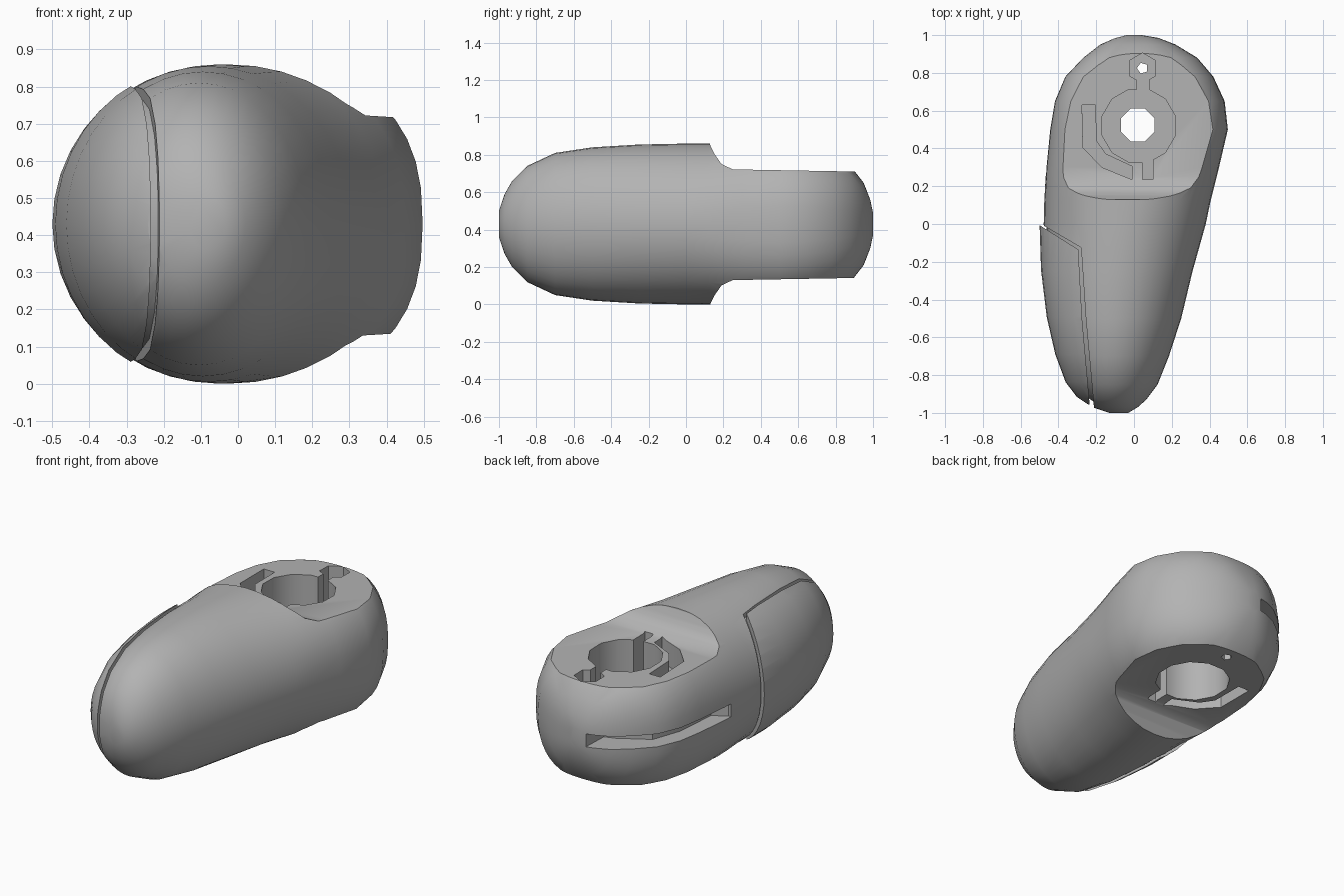
import bpy, bmesh, math

if "Cube" in bpy.data.objects:
    bpy.data.objects.remove(bpy.data.objects["Cube"], do_unlink=True)

MID = 0.43  # height of the symmetry plane

grey = bpy.data.materials.new("plain grey")
grey.use_nodes = True
grey.diffuse_color = (0.45, 0.45, 0.45, 1)
grey.node_tree.nodes["Principled BSDF"].inputs["Base Color"].default_value = (0.45, 0.45, 0.45, 1)

# Stations along the body: y, x of one side, x of the other side, half height
STATIONS = [
    (-1.0, -.13, -.03, .07), (-.97, -.22, .02, .16), (-.93, -.28, .065, .23),
    (-.85, -.34, .125, .31), (-.7, -.395, .185, .38), (-.5, -.44, .25, .41),
    (-.25, -.47, .31, .425), (0, -.478, .38, .43), (.12, -.475, .405, .43),
    (.3, -.465, .45, .43), (.5, -.445, .497, .43), (.65, -.42, .48, .41),
    (.78, -.365, .42, .37), (.88, -.27, .335, .31), (.95, -.18, .22, .22),
    (.985, -.1, .13, .13), (1.0, -.04, .04, .06)]


def finish(name, bm):
    bmesh.ops.recalc_face_normals(bm, faces=bm.faces)
    mesh = bpy.data.meshes.new(name)
    bm.to_mesh(mesh)
    bm.free()
    mesh.materials.append(grey)
    ob = bpy.data.objects.new(name, mesh)
    bpy.context.collection.objects.link(ob)
    return ob


def loft(name, stations, sides=40):
    """Skin rounded sections placed along y."""
    bm = bmesh.new()
    rings = []
    for y, x0, x1, h in stations:
        power = 2 / (2 + 0.5 * min(max(y / 0.4, 0), 1))
        ring = []
        for i in range(sides):
            a = math.tau * i / sides
            c, s = math.cos(a), math.sin(a)
            x = (x0 + x1) / 2 + (x1 - x0) / 2 * math.copysign(abs(c) ** power, c)
            z = MID + h * math.copysign(abs(s) ** power, s)
            ring.append(bm.verts.new((x, y, z)))
        rings.append(ring)
    for r, q in zip(rings, rings[1:]):
        for i in range(sides):
            j = (i + 1) % sides
            bm.faces.new((r[i], r[j], q[j], q[i]))
    bm.faces.new(rings[0])
    bm.faces.new(rings[-1])
    return finish(name, bm)


def prism(points, lo, hi, axis="z"):
    """Extrude a polygon: (x, y) along z, or (y, z) along x."""
    bm = bmesh.new()
    place = (lambda p, t: (p[0], p[1], t)) if axis == "z" else (lambda p, t: (t, p[0], p[1]))
    a = [bm.verts.new(place(p, lo)) for p in points]
    b = [bm.verts.new(place(p, hi)) for p in points]
    bm.faces.new(a)
    bm.faces.new(b)
    for i in range(len(a)):
        j = (i + 1) % len(a)
        bm.faces.new((a[i], a[j], b[j], b[i]))
    ob = finish("cutter", bm)
    ob.hide_render = True
    return ob


def boolean(ob, cutter, operation="DIFFERENCE"):
    mod = ob.modifiers.new("cut", "BOOLEAN")
    mod.operation, mod.solver, mod.object = operation, "EXACT", cutter
    bpy.context.view_layer.objects.active = ob
    bpy.ops.object.modifier_apply(modifier=mod.name)
    bpy.data.objects.remove(cutter, do_unlink=True)


def ngon(x, y, r, n):
    return [(x + r * math.cos(math.tau * (i + .5) / n), y + r * math.sin(math.tau * (i + .5) / n))
            for i in range(n)]


def box(x0, x1, y0, y1):
    return [(x0, y0), (x1, y0), (x1, y1), (x0, y1)]


body = loft("body", STATIONS)

# Side pad, slightly proud of the body, and the gap around it
pad = loft("side_pad", [(y * .985, a - .022, b, h + .003) for y, a, b, h in STATIONS[1:9]])
seat = [(-.7, .01), (-.5, .004), (-.28, -.125), (-.255, -.5), (-.2, -1.1), (-.7, -1.1)]
boolean(body, prism(seat, -1, 2))
edge = [(-.7, 0), (-.51, 0), (-.295, -.135), (-.275, -.5), (-.222, -1.1), (-.7, -1.1)]
boolean(pad, prism(edge, -1, 2), "INTERSECT")

# Recessed web that joins the pad to the body inside the gap
web = loft("pad_web", [(y * .975, a + .015, b - .03, h - .03) for y, a, b, h in STATIONS[1:9]])
strip = [(-.7, .01), (-.5, .004), (-.279, -.125), (-.254, -.5), (-.199, -1.1),
         (-.225, -1.1), (-.28, -.5), (-.3, -.14), (-.51, -.005), (-.7, -.005)]
boolean(web, prism(strip, -1, 2), "INTERSECT")

# Thinned rear end with a coved shoulder, above and below
cove = [(.12, .95), (.13, .85), (.155, .80), (.19, .75), (.25, .722), (1.2, .705), (1.2, .95)]
boolean(body, prism(cove, -1, 1, "x"))
boolean(body, prism([(y, 2 * MID - .008 - z) for y, z in cove], -1, 1, "x"))

# Pivot bore and its short notch, on both faces
for lo, hi in ((.45, 1), (-.2, .37)):
    for shape in (ngon(.025, .52, .2, 12), box(.045, .1, .235, .37)):
        boolean(body, prism(shape, lo, hi))
boolean(body, prism(ngon(.02, .525, .095, 8), -.3, 1.1))

# Pin pocket with a neck to the bore above, and a plain pin hole right through
for shape in (ngon(.045, .825, .08, 6), box(.015, .08, .66, .79)):
    boolean(body, prism(shape, .45, 1))
boolean(body, prism(ngon(.045, .825, .03, 5), -.3, 1.1))

# Bent groove beside the bore, on both faces
groove = [(-.275, .63), (-.205, .63), (-.2, .44), (-.15, .37), (-.01, .305),
          (-.01, .235), (-.17, .3), (-.27, .405)]
boolean(body, prism(groove, .58, 1))
boolean(body, prism(groove, -.2, .24))

# Curved slot around the side and rear at mid height
slot = [(-.6, .28), (-.45, .25), (-.37, .3), (-.35, .55), (-.29, .72), (-.12, .82),
        (-.06, .84), (-.05, 1.1), (-.6, 1.1)]
boolean(body, prism(slot, .39, .465))

# Smooth skin with crisp cut edges
for ob in (body, pad, web):
    bpy.ops.object.select_all(action="DESELECT")
    ob.select_set(True)
    bpy.context.view_layer.objects.active = ob
    bpy.ops.object.shade_smooth_by_angle(angle=math.radians(32))
